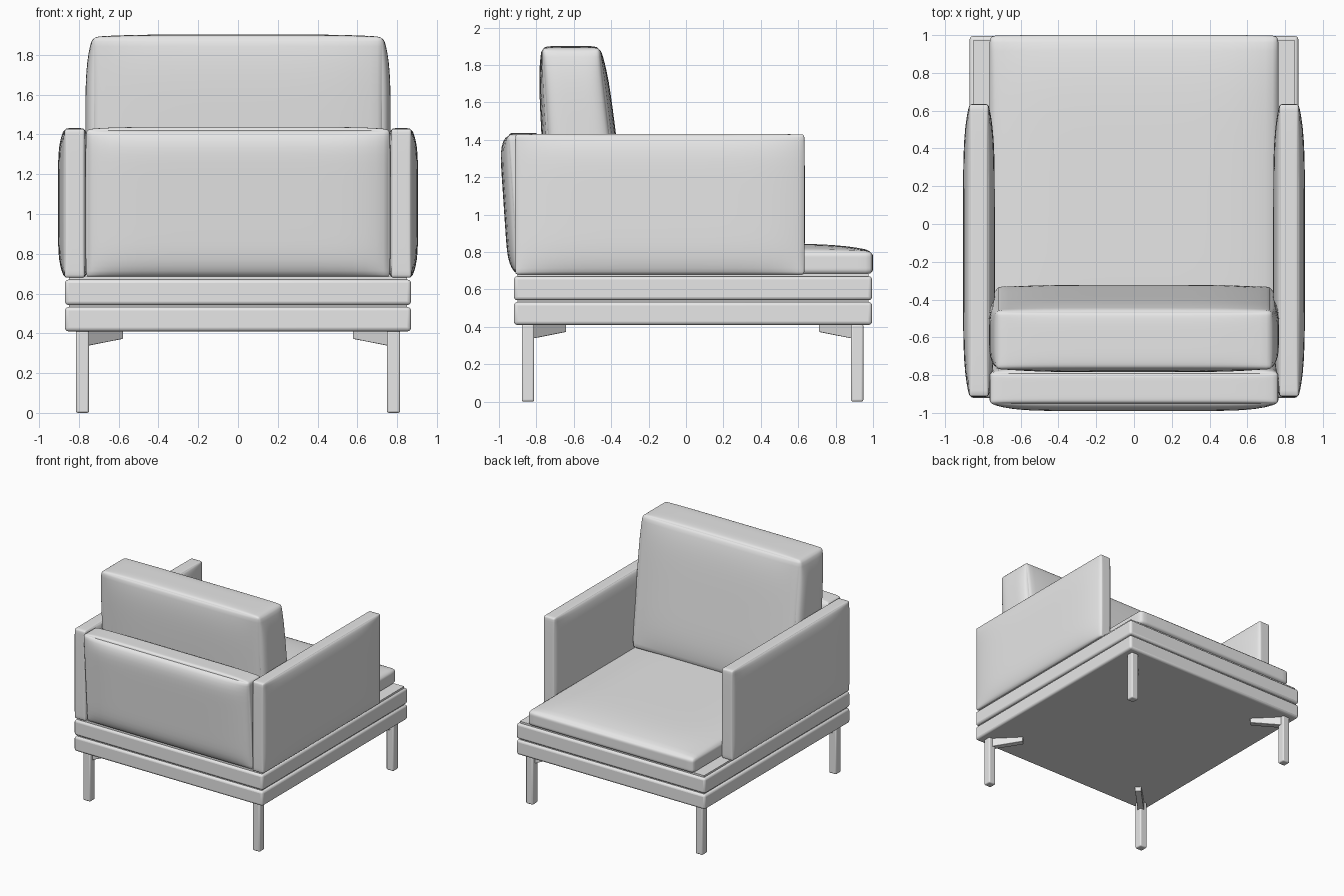
import bpy, bmesh, math
from mathutils import Vector

if "Cube" in bpy.data.objects:
    bpy.data.objects.remove(bpy.data.objects["Cube"], do_unlink=True)

grey = bpy.data.materials.new("light_grey")
grey.use_nodes = True
grey.diffuse_color = (0.8, 0.8, 0.8, 1)
grey.node_tree.nodes["Principled BSDF"].inputs["Base Color"].default_value = (0.8, 0.8, 0.8, 1)


def finish(name, bm, bevel=0):
    """Turn a bmesh into a smooth shaded object, with optional rounded edges."""
    bmesh.ops.recalc_face_normals(bm, faces=bm.faces)
    mesh = bpy.data.meshes.new(name)
    bm.to_mesh(mesh)
    bm.free()
    mesh.materials.append(grey)
    obj = bpy.data.objects.new(name, mesh)
    bpy.context.collection.objects.link(obj)
    if bevel:
        mod = obj.modifiers.new("rounded_edges", "BEVEL")
        mod.width, mod.segments = bevel, 3
    bpy.ops.object.select_all(action="DESELECT")
    obj.select_set(True)
    bpy.context.view_layer.objects.active = obj
    bpy.ops.object.shade_smooth_by_angle(angle=math.radians(35))
    return obj


def block(name, low, high, bevel):
    """Box between two corners."""
    bm = bmesh.new()
    bmesh.ops.create_cube(bm, size=1)
    for v in bm.verts:
        v.co = Vector([a + (c + 0.5) * (b - a) for a, b, c in zip(low, high, v.co)])
    return finish(name, bm, bevel)


def cushion(name, low, high, radius, bulge, power=6, lean=0, taper=0):
    """Rounded box with domed faces; the top shifts by lean and thins by taper in y."""
    low, high = Vector(low), Vector(high)
    centre, half = (low + high) / 2, (high - low) / 2
    bm = bmesh.new()
    bmesh.ops.create_cube(bm, size=2)
    bmesh.ops.subdivide_edges(bm, edges=bm.edges[:], cuts=21, use_grid_fill=True)
    for v in bm.verts:
        # Crowd the grid towards the edges, then round them
        u = Vector([math.sin(c * math.pi / 2) for c in v.co])
        p = Vector([c * h for c, h in zip(u, half)])
        core = Vector([max(r - h, min(h - r, c)) for c, h, r in zip(p, half, [radius] * 3)])
        p = core + (p - core).normalized() * radius
        # Dome each face; the underside stays flat
        for a in range(3):
            b, c = (a + 1) % 3, (a + 2) % 3
            dome = (1 - abs(u[b]) ** power) * (1 - abs(u[c]) ** power)
            if a < 2 or u[a] > 0:
                p[a] += bulge[a] * u[a] * dome
        t = (u.z + 1) / 2
        p.y = p.y * (1 - taper * t) + lean * t
        v.co = centre + p
    return finish(name, bm)


# Two stacked platform frames with a recessed core
block("lower_frame", (-0.87, -0.92, 0.41), (0.87, 0.995, 0.532), 0.018)
block("upper_frame", (-0.87, -0.92, 0.542), (0.87, 0.995, 0.67), 0.018)
block("frame_core", (-0.85, -0.9, 0.45), (0.85, 0.975, 0.685), 0)

# Upholstery
cushion("seat_cushion", (-0.765, -0.8, 0.68), (0.765, 0.997, 0.805), 0.03, (0, 0.003, 0.04))
cushion("backrest", (-0.762, -0.905, 0.68), (0.762, -0.735, 1.425), 0.02,
        (0.004, 0.045, 0.012), power=8, lean=-0.05)
cushion("back_cushion", (-0.73, -0.71, 0.83), (0.73, -0.33, 1.89), 0.025,
        (0.037, 0.032, 0.012), power=5, lean=-0.095, taper=0.18)

for side, s in (("left", 1), ("right", -1)):
    xs = sorted((s * 0.77, s * 0.872))
    cushion(side + "_arm", (xs[0], -0.912, 0.68), (xs[1], 0.632, 1.428), 0.012,
            (0.033, 0.003, 0.003))

    # Square legs, each with a tapered diagonal bracket pointing inwards
    for end, y, d in (("rear", 0.915, -1), ("front", -0.845, 1)):
        x = s * 0.782
        block(f"{side}_{end}_leg", (x - 0.033, y - 0.033, 0), (x + 0.033, y + 0.033, 0.415), 0.01)
        along = Vector((-s, d, 0)).normalized()
        across = Vector((-along.y, along.x, 0)) * 0.025
        bm = bmesh.new()
        rings = []
        for k in (-1, 1):
            profile = ((0, 0.335), (0.265, 0.372), (0.265, 0.415), (0, 0.415))
            rings.append([bm.verts.new(Vector((x, y, z)) + along * r + across * k)
                          for r, z in profile])
        for ring in rings:
            bm.faces.new(ring)
        for i in range(4):
            j = (i + 1) % 4
            bm.faces.new((rings[0][i], rings[0][j], rings[1][j], rings[1][i]))
        finish(f"{side}_{end}_bracket", bm, 0.004)
